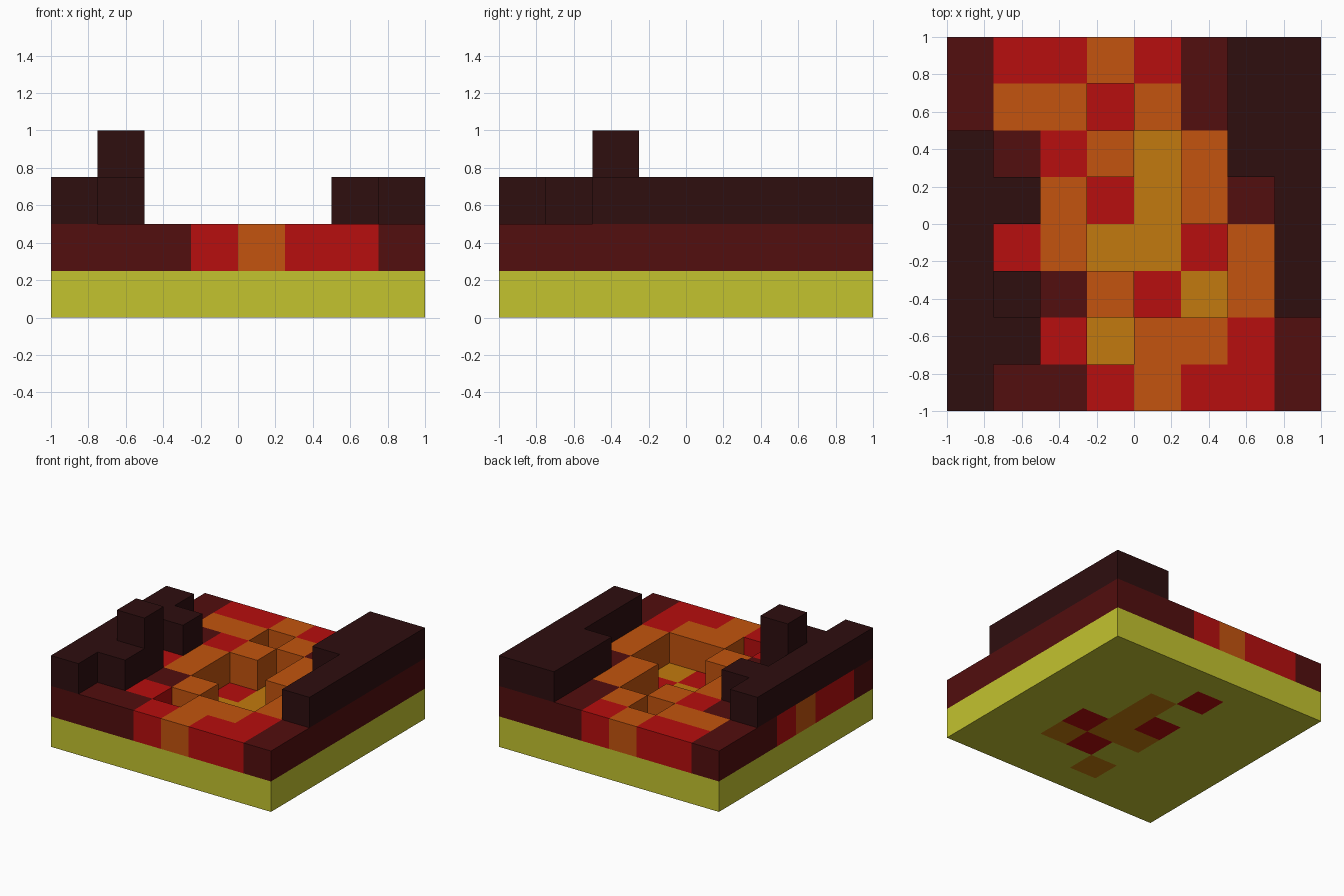
import bpy, bmesh
from mathutils import Vector

cube = bpy.data.objects.get("Cube")
if cube:
    bpy.data.objects.remove(cube, do_unlink=True)

CELL, N = 0.25, 8

# Colour key: letter -> (name, sRGB 0-255)
COLOURS = {
    "Y": ("yellow_base", (195, 195, 47)),
    "G": ("gold_lava", (194, 122, 14)),
    "O": ("orange_lava", (195, 84, 14)),
    "R": ("red_lava", (183, 14, 14)),
    "D": ("dark_red_crust", (82, 14, 14)),
    "B": ("black_rock", (46, 14, 15)),
}

# Block maps, one per layer: first row is the back, columns run along +x
LAYERS = [
    ("base_slab", ["YYYYYYYY",
                   "YYYRYYYY",
                   "YYYYGYYY",
                   "YYYRGYYY",
                   "YYYGGRYY",
                   "YYYYRGYY",
                   "YYYGYYYY",
                   "YYYYYYYY"]),
    ("lava_crust", ["DRRORDDD",
                    "DOO.ODDD",
                    "DDRO.ODD",
                    "RDO..ODD",
                    "ORO...OD",
                    "RDDO..OD",
                    "RDR.OORD",
                    "DDDRORRD"]),
    ("rock_walls", ["......BB",
                    "......BB",
                    "B.....BB",
                    "BB.....B",
                    "B......B",
                    "BB.....B",
                    "BB......",
                    "B......."]),
    ("rock_peak", ["........"] * 5 + [".B......"] + ["........"] * 2),
]


def linear(c):
    c /= 255
    return c / 12.92 if c <= 0.04045 else ((c + 0.055) / 1.055) ** 2.4


def make_material(name, rgb):
    mat = bpy.data.materials.new(name)
    col = (*[linear(c) for c in rgb], 1)
    mat.diffuse_color = col
    mat.use_nodes = True
    bsdf = mat.node_tree.nodes["Principled BSDF"]
    bsdf.inputs["Base Color"].default_value = col
    bsdf.inputs["Roughness"].default_value = 0.9
    return mat


MATS = {k: make_material(*v) for k, v in COLOURS.items()}


def block(i, j, k):
    """Colour letter of a block, or '.' where there is none."""
    if 0 <= i < N and 0 <= j < N and 0 <= k < len(LAYERS):
        return LAYERS[k][1][N - 1 - j][i]
    return "."


def add_face(bm, centre, axis, sign):
    """Square on one side of a block, wound to face outward."""
    n, u = Vector(), Vector()
    n[axis], u[(axis + 1) % 3] = sign, 1
    v = n.cross(u)
    h = CELL / 2
    return bm.faces.new([bm.verts.new(centre + h * (n + a * u + b * v))
                         for a, b in ((-1, -1), (1, -1), (1, 1), (-1, 1))])


def build_layer(k, name, rows):
    """One layer of blocks, keeping only the exposed sides."""
    letters = sorted(set("".join(rows)) - {"."})
    bm = bmesh.new()
    for i in range(N):
        for j in range(N):
            c = block(i, j, k)
            if c == ".":
                continue
            centre = CELL * Vector((i + 0.5 - N / 2, j + 0.5 - N / 2, k + 0.5))
            for axis in range(3):
                for sign in (-1, 1):
                    nb = [i, j, k]
                    nb[axis] += sign
                    if block(*nb) == ".":
                        add_face(bm, centre, axis, sign).material_index = letters.index(c)
    bmesh.ops.remove_doubles(bm, verts=bm.verts, dist=1e-4)
    # Merge neighbouring flat squares of the same colour
    bmesh.ops.dissolve_limit(bm, angle_limit=0.01, verts=bm.verts,
                             edges=bm.edges, delimit={"MATERIAL"})
    mesh = bpy.data.meshes.new(name)
    bm.to_mesh(mesh)
    bm.free()
    for c in letters:
        mesh.materials.append(MATS[c])
    bpy.context.collection.objects.link(bpy.data.objects.new(name, mesh))


for k, (name, rows) in enumerate(LAYERS):
    build_layer(k, name, rows)
